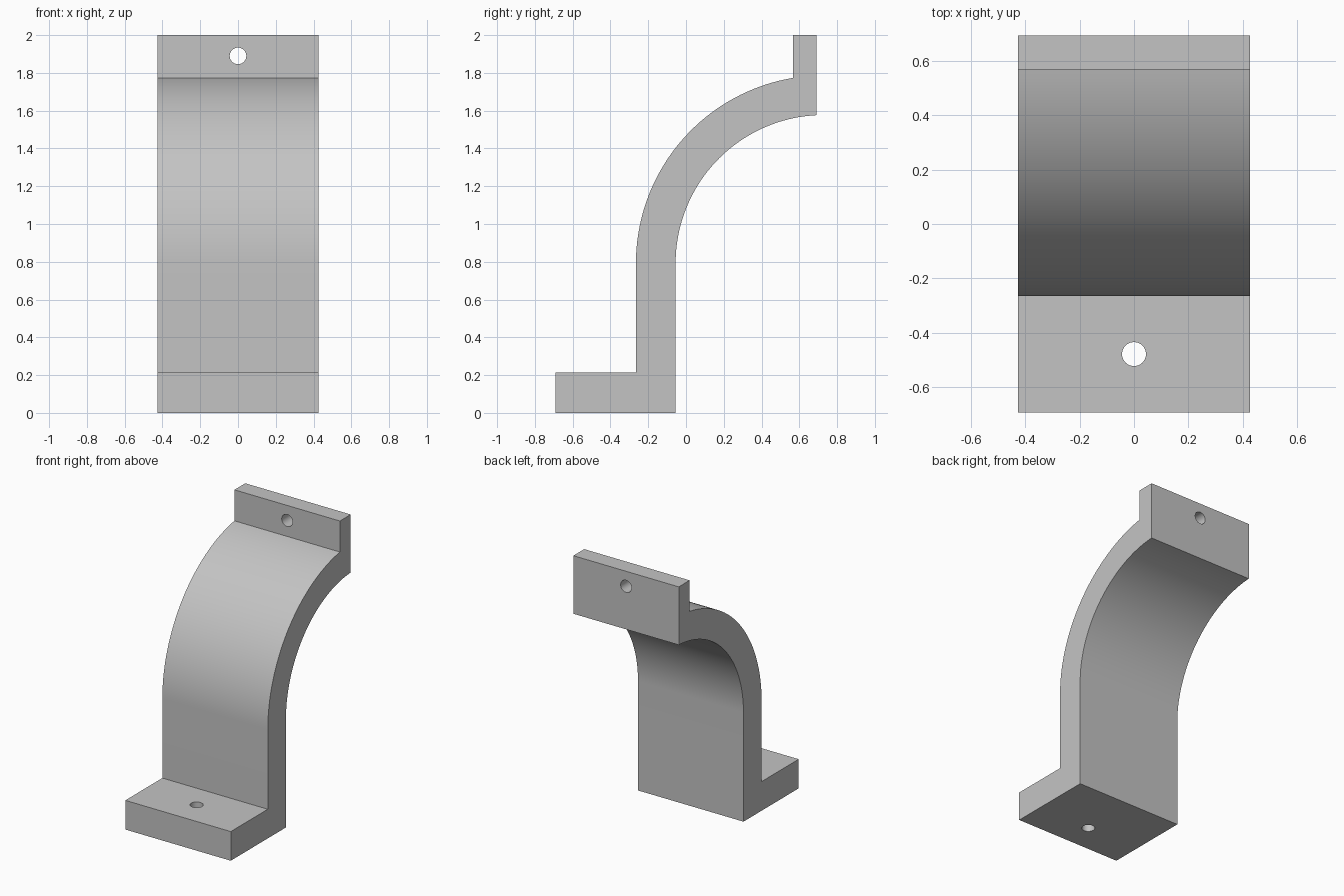
import bpy, bmesh, math
from mathutils import Matrix

cube = bpy.data.objects.get("Cube")
if cube:
    bpy.data.objects.remove(cube, do_unlink=True)

HALF_WIDTH = 0.426
BACK = 0.692
ARC_Y, ARC_Z = 0.73, 0.792      # shared centre of both bends
R_IN, R_OUT = 0.785, 0.995
PLATE_FRONT = 0.567
SEGMENTS = 48

grey = bpy.data.materials.new("plain_grey")
grey.use_nodes = True
colour = (0.55, 0.55, 0.55, 1)
grey.diffuse_color = colour
grey.node_tree.nodes["Principled BSDF"].inputs["Base Color"].default_value = colour


def arc(radius, end_y):
    """Points from the upright wall up to the given depth."""
    sweep = math.acos((ARC_Y - end_y) / radius)
    return [(ARC_Y - radius * math.cos(sweep * i / SEGMENTS),
             ARC_Z + radius * math.sin(sweep * i / SEGMENTS))
            for i in range(SEGMENTS + 1)]


def make_object(name, bm):
    bmesh.ops.recalc_face_normals(bm, faces=bm.faces)
    mesh = bpy.data.meshes.new(name)
    bm.to_mesh(mesh)
    bm.free()
    mesh.materials.append(grey)
    obj = bpy.data.objects.new(name, mesh)
    bpy.context.collection.objects.link(obj)
    return obj


# Side profile: foot, upright, bend and top plate
wall_front, wall_back = ARC_Y - R_OUT, ARC_Y - R_IN
profile = [(wall_back, 0), (-BACK, 0), (-BACK, 0.213), (wall_front, 0.213)]
profile += arc(R_OUT, PLATE_FRONT)
profile += [(PLATE_FRONT, 2), (BACK, 2)]
profile += reversed(arc(R_IN, BACK))

# Extrude the profile across the width
bm = bmesh.new()
face = bm.faces.new([bm.verts.new((-HALF_WIDTH, y, z)) for y, z in profile])
extruded = bmesh.ops.extrude_face_region(bm, geom=[face])["geom"]
bmesh.ops.translate(bm, vec=(2 * HALF_WIDTH, 0, 0),
                    verts=[v for v in extruded if isinstance(v, bmesh.types.BMVert)])
bracket = make_object("curved_bracket", bm)
bpy.context.view_layer.objects.active = bracket
bracket.select_set(True)


def drill(name, location, tilt):
    """Cut a round screw hole through the bracket."""
    bm = bmesh.new()
    bmesh.ops.create_cone(bm, cap_ends=True, segments=40, radius1=0.044,
                          radius2=0.044, depth=0.5,
                          matrix=Matrix.Translation(location) @ Matrix.Rotation(tilt, 4, 'X'))
    cutter = make_object(name, bm)
    cutter.hide_render = True
    mod = bracket.modifiers.new(name, 'BOOLEAN')
    mod.operation = 'DIFFERENCE'
    mod.solver = 'EXACT'
    mod.object = cutter
    bpy.ops.object.modifier_apply(modifier=mod.name)
    bpy.data.objects.remove(cutter, do_unlink=True)


drill("foot_hole", (0, -0.478, 0.1), 0)
drill("plate_hole", (0, 0.63, 1.89), math.pi / 2)

bpy.ops.object.shade_smooth_by_angle(angle=math.radians(30))
